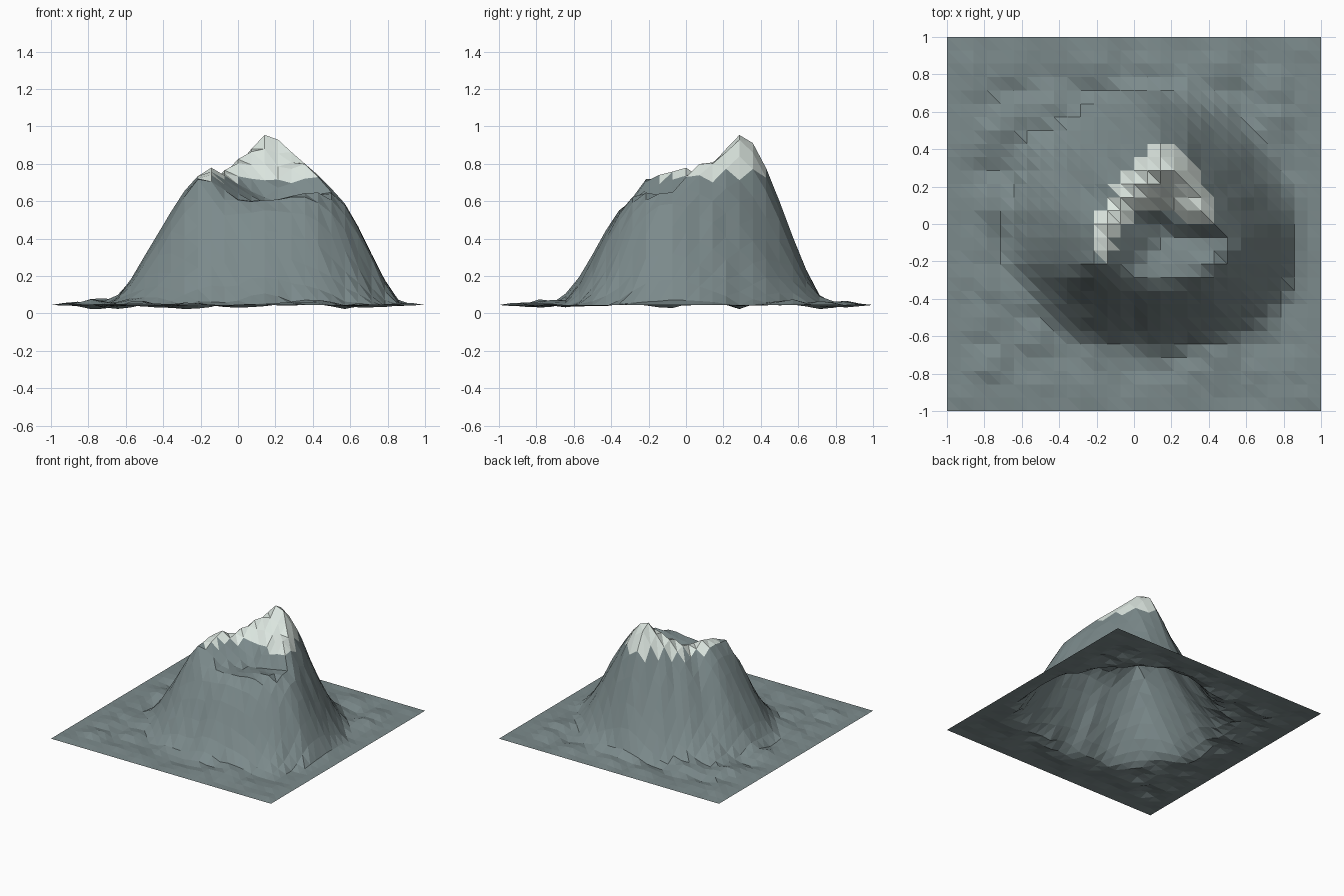
import bpy, bmesh, math
from mathutils import Vector, noise

if "Cube" in bpy.data.objects:
    bpy.data.objects.remove(bpy.data.objects["Cube"])

N = 28                      # grid cells per side
CX, CY = 0.15, -0.05        # crater centre
FLOOR, GROUND, SNOW = 0.59, 0.045, 0.722

# Crater rim going round: x, y, height, and foot radius in that direction
RIM = [(0.50, -0.05, 0.65, 0.71), (0.41, 0.00, 0.74, 0.71), (0.33, 0.08, 0.82, 0.72),
       (0.30, 0.18, 0.84, 0.75), (0.23, 0.28, 0.92, 0.77), (0.14, 0.30, 0.97, 0.79),
       (0.07, 0.24, 0.89, 0.80), (0.00, 0.16, 0.82, 0.80), (-0.07, 0.07, 0.75, 0.82),
       (-0.14, 0.00, 0.78, 0.85), (-0.16, -0.14, 0.755, 0.82), (-0.19, -0.20, 0.74, 0.77),
       (-0.05, -0.26, 0.62, 0.74), (0.07, -0.28, 0.60, 0.62), (0.21, -0.28, 0.61, 0.62),
       (0.38, -0.24, 0.65, 0.69), (0.50, -0.15, 0.64, 0.73)]
KEYS = sorted((math.atan2(y - CY, x - CX) % math.tau, math.hypot(x - CX, y - CY), z, foot)
              for x, y, z, foot in RIM)
RING = [(KEYS[-1][0] - math.tau, *KEYS[-1][1:])] + KEYS + [(KEYS[0][0] + math.tau, *KEYS[0][1:])]


def rim_at(angle):
    """Rim radius, rim height and foot radius at an angle."""
    for a, b in zip(RING, RING[1:]):
        if a[0] <= angle <= b[0]:
            f = (angle - a[0]) / max(b[0] - a[0], 1e-6)
            return [p + (q - p) * f for p, q in zip(a[1:], b[1:])]


def hummocks(x, y):
    """Rounded bumps, about -1 to 1."""
    near = noise.voronoi(Vector((x * 4.6 + 3.1, y * 4.6 + 1.7, 0.4)))[0][0]
    return 1.0 - 2.2 * near + 0.4 * noise.noise(Vector((x * 9, y * 9, 5)))


def height(x, y):
    dx, dy = x - CX, y - CY
    r, angle = math.hypot(dx, dy), math.atan2(dy, dx) % math.tau
    rr, rz, foot = rim_at(angle)
    bump = hummocks(x, y)
    if r < rr:                                   # crater bowl
        s = max(0, (r / rr - 0.1) / 0.9)
        return FLOOR + (rz - FLOOR) * s ** 0.85 + 0.012 * bump * (1 - s)
    foot += 0.03
    t = min(1, (r - rr) / (foot - rr))           # outer slope
    fall = 0.75 * (1 - t * t * (3 - 2 * t)) + 0.25 * (1 - t)
    edge = min(1, (1 - max(abs(x), abs(y))) / 0.25)  # foothills fade to the border
    hills = (0.034 * bump + 0.012) * edge * t * t
    flutes = 0.03 * noise.noise(Vector((math.cos(angle) * 5, math.sin(angle) * 5, 2))) * 4 * t * (1 - t)
    return max(0.004, GROUND + (rz - GROUND) * fall + hills + flutes)


def material(name, rgb):
    m = bpy.data.materials.new(name)
    m.diffuse_color = (*rgb, 1)
    m.use_nodes = True
    m.node_tree.nodes["Principled BSDF"].inputs["Base Color"].default_value = m.diffuse_color
    return m


# Mountain: one triangulated height sheet
bm = bmesh.new()
step = 2 / N
grid = [[bm.verts.new((-1 + i * step, -1 + j * step, height(-1 + i * step, -1 + j * step)))
         for i in range(N + 1)] for j in range(N + 1)]
for j in range(N):
    for i in range(N):
        a, b, c, d = grid[j][i], grid[j][i + 1], grid[j + 1][i + 1], grid[j + 1][i]
        bm.faces.new((a, b, d))
        bm.faces.new((b, c, d))
# Snow on the high faces
for f in bm.faces:
    f.material_index = int(f.calc_center_median().z > SNOW)
mesh = bpy.data.meshes.new("mountain")
bm.to_mesh(mesh)
bm.free()
mesh.materials.append(material("slate rock", (0.20, 0.255, 0.26)))
mesh.materials.append(material("snow", (0.74, 0.82, 0.77)))
bpy.context.collection.objects.link(bpy.data.objects.new("mountain", mesh))
